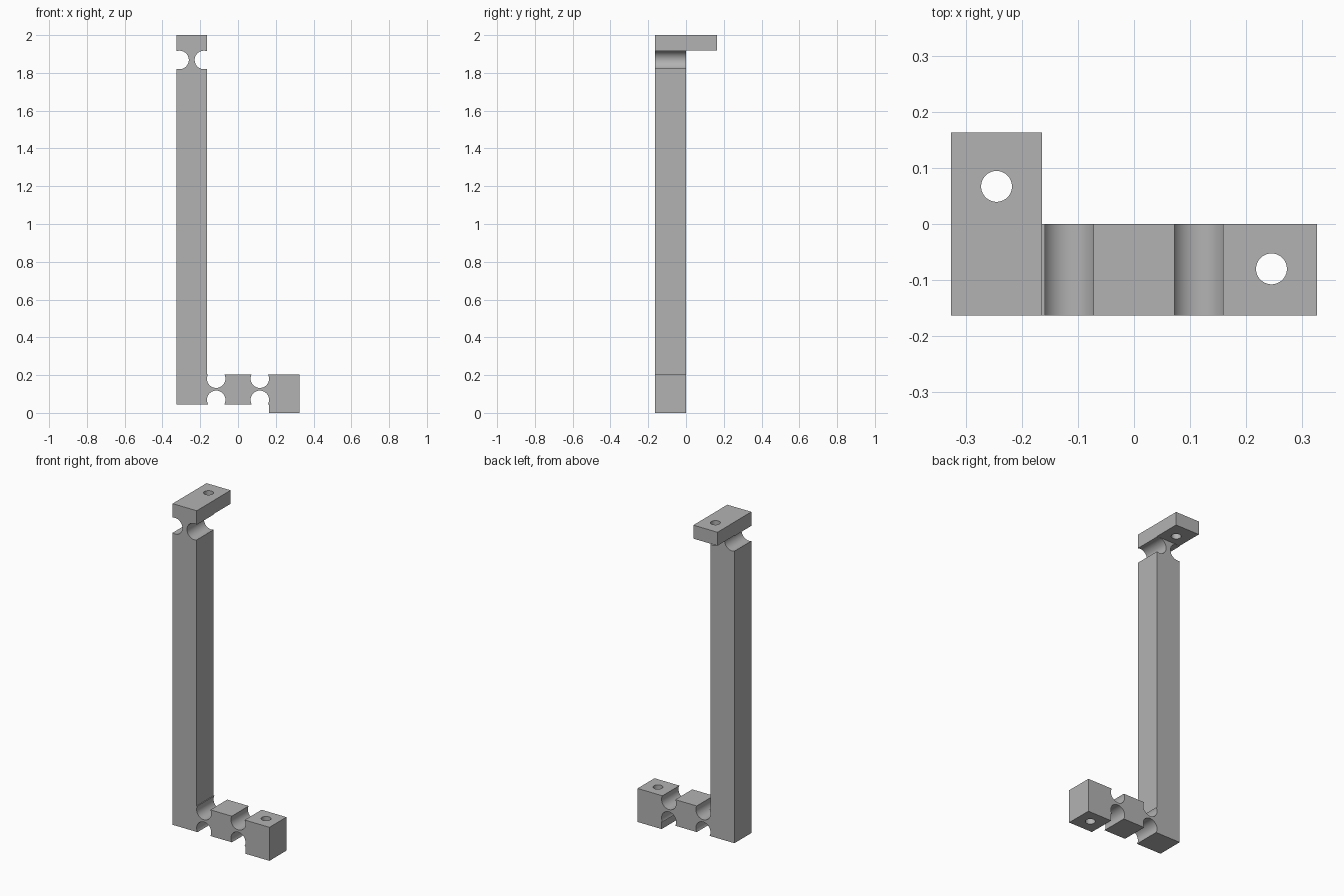
import bpy, bmesh
from mathutils import Matrix, Vector

cube = bpy.data.objects.get("Cube")
if cube:
    bpy.data.objects.remove(cube, do_unlink=True)

grey = bpy.data.materials.new("plain grey")
grey.use_nodes = True
grey.diffuse_color = (0.45, 0.45, 0.45, 1)
grey.node_tree.nodes["Principled BSDF"].inputs["Base Color"].default_value = (0.45, 0.45, 0.45, 1)

FRONT, BACK = -0.163, 0.0      # depth of the flat bar
NOTCH, HOLE = 0.049, 0.0275    # radii


def add_object(name, bm):
    bmesh.ops.recalc_face_normals(bm, faces=bm.faces)
    mesh = bpy.data.meshes.new(name)
    bm.to_mesh(mesh)
    bm.free()
    mesh.materials.append(grey)
    obj = bpy.data.objects.new(name, mesh)
    bpy.context.collection.objects.link(obj)
    return obj


def extrude_profile(name, points, y0, y1):
    bm = bmesh.new()
    face = bm.faces.new([bm.verts.new((x, y0, z)) for x, z in points])
    new = bmesh.ops.extrude_face_region(bm, geom=[face])["geom"]
    verts = [v for v in new if isinstance(v, bmesh.types.BMVert)]
    bmesh.ops.translate(bm, verts=verts, vec=(0, y1 - y0, 0))
    return add_object(name, bm)


def cylinder(centre, radius, depth, axis):
    bm = bmesh.new()
    turn = Vector((0, 0, 1)).rotation_difference(Vector(axis)).to_matrix().to_4x4()
    bmesh.ops.create_cone(bm, cap_ends=True, segments=64, radius1=radius, radius2=radius,
                          depth=depth, matrix=Matrix.Translation(centre) @ turn)
    return add_object("cutter", bm)


def cut(obj, cutters):
    bpy.context.view_layer.objects.active = obj
    for c in cutters:
        mod = obj.modifiers.new("cut", "BOOLEAN")
        mod.operation, mod.solver, mod.object = "DIFFERENCE", "EXACT", c
        bpy.ops.object.modifier_apply(modifier=mod.name)
        bpy.data.objects.remove(c, do_unlink=True)
    bpy.ops.object.select_all(action="DESELECT")
    obj.select_set(True)
    bpy.ops.object.shade_smooth_by_angle()


# Tall column with foot arm and end block, in one outline
body = extrude_profile("column_and_arm", [
    (-0.326, 0.045), (0.164, 0.045), (0.164, 0), (0.326, 0), (0.326, 0.204),
    (-0.164, 0.204), (-0.164, 1.918), (-0.326, 1.918)], FRONT, BACK)

# Round notches: two pairs thin the arm, one pair thins the column top
cutters = [cylinder((sx * 0.1155, -0.08, 0.125 + sz * 0.056), NOTCH, 0.4, (0, 1, 0))
           for sx in (-1, 1) for sz in (-1, 1)]
cutters += [cylinder((-0.245 + s * 0.0645, -0.08, 1.8685), NOTCH, 0.4, (0, 1, 0))
            for s in (-1, 1)]
# Bolt hole through the end block
cutters.append(cylinder((0.245, -0.08, 0.1), HOLE, 0.6, (0, 0, 1)))
cut(body, cutters)

# Top mounting plate, overhanging the back, with its bolt hole
plate = extrude_profile("top_plate", [
    (-0.326, 1.918), (-0.164, 1.918), (-0.164, 2), (-0.326, 2)], FRONT, 0.163)
cut(plate, [cylinder((-0.245, 0.067, 1.96), HOLE, 0.4, (0, 0, 1))])
